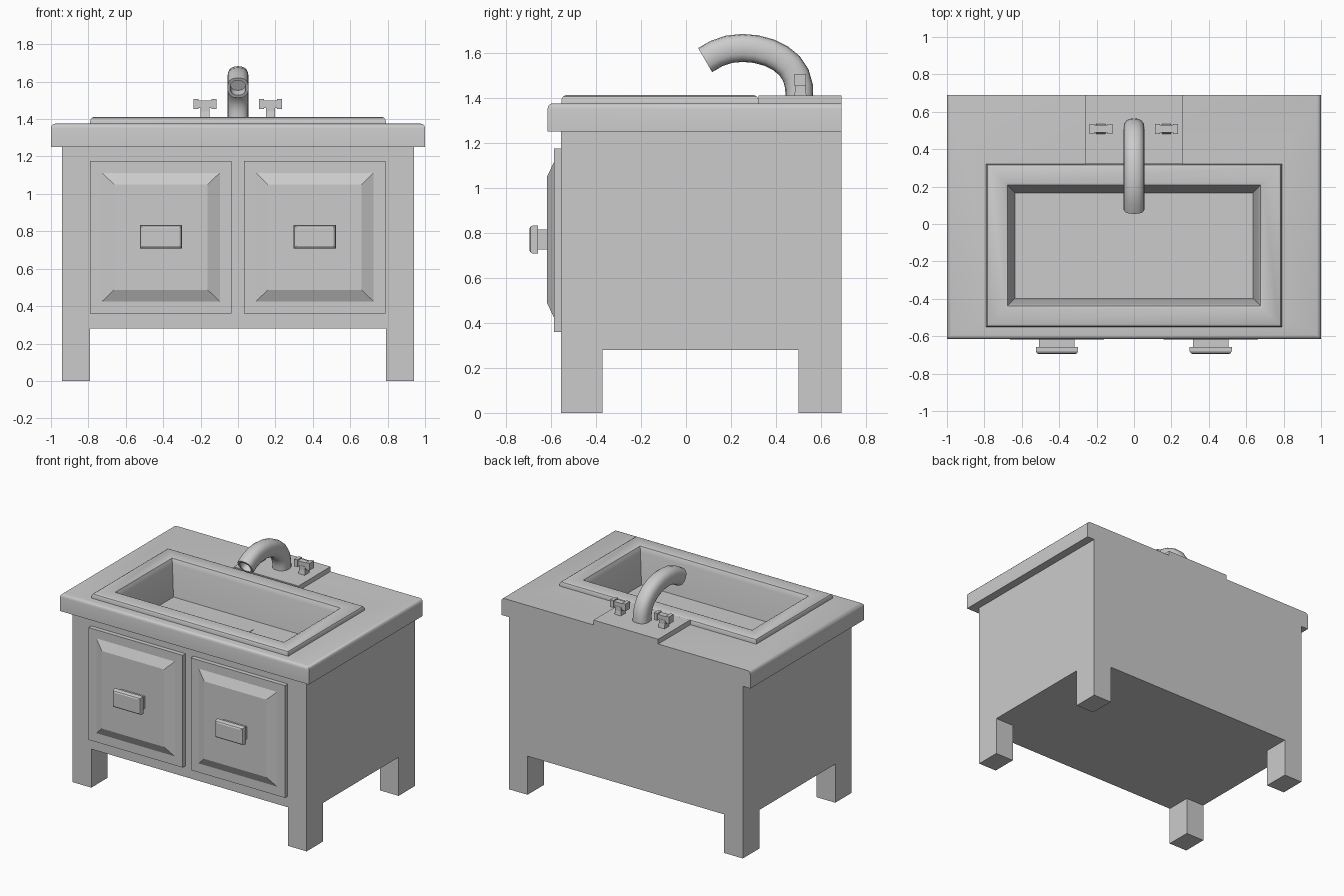
import bpy, bmesh
from math import cos, sin, pi, radians, copysign
from mathutils import Vector

if "Cube" in bpy.data.objects:
    bpy.data.objects.remove(bpy.data.objects["Cube"])


def finish(name, bm, smooth=None):
    bmesh.ops.remove_doubles(bm, verts=bm.verts, dist=1e-5)
    me = bpy.data.meshes.new(name)
    bm.to_mesh(me)
    bm.free()
    ob = bpy.data.objects.new(name, me)
    bpy.context.collection.objects.link(ob)
    if smooth:
        bpy.ops.object.select_all(action='DESELECT')
        ob.select_set(True)
        bpy.context.view_layer.objects.active = ob
        bpy.ops.object.shade_smooth_by_angle(angle=radians(smooth))
    return ob


def skin(name, rings, start=True, end=True, smooth=None):
    """Bridge a list of equal-length point rings, optionally capping the ends."""
    bm = bmesh.new()
    vs = [[bm.verts.new(p) for p in r] for r in rings]
    n = len(rings[0])
    for a, b in zip(vs, vs[1:]):
        for i in range(n):
            j = (i + 1) % n
            bm.faces.new((a[i], a[j], b[j], b[i]))
    if start:
        bm.faces.new(vs[0][::-1])
    if end:
        bm.faces.new(vs[-1])
    return finish(name, bm, smooth)


def rects(name, loops, axis='z', **kw):
    """Stack rectangles (u0, u1, v0, v1, w); axis z: uv=xy, axis y: uv=xz."""
    rings = []
    for u0, u1, v0, v1, w in loops:
        c = [(u0, v0), (u1, v0), (u1, v1), (u0, v1)]
        rings.append([(u, v, w) if axis == 'z' else (u, w, v) for u, v in c])
    return skin(name, rings, **kw)


def box(name, x0, x1, y0, y1, z0, z1):
    return rects(name, [(x0, x1, y0, y1, z0), (x0, x1, y0, y1, z1)])


# Cabinet body (top is hidden by the counter) and legs
rects("cabinet_body", [(-.94, .94, -.555, .69, .28), (-.94, .94, -.555, .69, 1.25)], end=False)
for side, x0, x1 in (("left", -.94, -.79), ("right", .79, .94)):
    box("front_leg_" + side, x0, x1, -.555, -.37, 0, .28)
    box("back_leg_" + side, x0, x1, .50, .69, 0, .28)

# Counter with rounded front and side edges and a sink opening
hole = (-.74, .74, -.5, .27)
loops = [(*hole, 1.25), (-1, 1, -.615, .69, 1.25), (-1, 1, -.615, .69, 1.35)]
for a in (30, 60, 90):
    d = .022 * (1 - cos(radians(a)))
    loops.append((-1 + d, 1 - d, -.615 + d, .69, 1.352 + .023 * sin(radians(a))))
loops += [(*hole, 1.375), (*hole, 1.25)]
rects("counter", loops, start=False, end=False, smooth=35)


# Sink: rounded rim, sloping walls and floor
def inset(d, z):
    return (-.79 + d, .79 - d, -.552 + d, .322 - d, z)


rects("sink_basin", [inset(0, 1.37), inset(0, 1.393), inset(.006, 1.405), inset(.018, 1.411),
                     inset(.1, 1.411), inset(.113, 1.405), inset(.12, 1.39),
                     inset(.125, 1.37), inset(.155, 1.15)], start=False, smooth=35)
box("drain_plate", -.097, .09, -.09, .05, 1.148, 1.154)

# Tap base plate
box("tap_plate", -.26, .26, .322, .69, 1.37, 1.41)

# Doors with raised bevelled panels, and pull knobs
for side, cx in (("left", -.412), ("right", .41)):
    rects("door_" + side, [(cx - .378, cx + .378, .36, 1.175, -.55),
                           (cx - .378, cx + .378, .36, 1.175, -.587),
                           (cx - .315, cx + .315, .425, 1.113, -.587),
                           (cx - .25, cx + .25, .487, 1.05, -.617),
                           (cx - .25, cx + .25, .487, 1.05, -.617)][:4], axis='y')
    k = []
    for dx, dz, y in ((.095, .045, -.61), (.095, .045, -.658), (.113, .063, -.658),
                      (.113, .063, -.678), (.108, .058, -.69), (.098, .049, -.695)):
        k.append((cx - dx, cx + dx, .77 - dz, .77 + dz, y))
    rects("door_handle_" + side, k, axis='y')

# Curved spout: rounded-square section swept along an arc, hollow at the mouth
path = [Vector((0, y, z)) for y, z in (
    (.503, 1.405), (.502, 1.45), (.488, 1.50), (.46, 1.542), (.42, 1.575), (.37, 1.60),
    (.31, 1.616), (.25, 1.621), (.19, 1.615), (.135, 1.596), (.085, 1.567))]


def section(p, t, r):
    side = Vector((1, 0, 0))
    up = t.cross(side)
    pts = []
    for i in range(16):
        c, s = cos(2 * pi * i / 16), sin(2 * pi * i / 16)
        c, s = copysign(abs(c) ** .8, c), copysign(abs(s) ** .8, s)
        pts.append(p + side * c * r * .92 - up * s * r * -1)
    return pts


rings = []
for i, p in enumerate(path):
    t = (path[min(i + 1, len(path) - 1)] - path[max(i - 1, 0)]).normalized()
    if i == 0:
        t = Vector((0, 0, 1))
    rings.append(section(p, t, .062))
rings.append(section(path[-1], t, .045))
rings.append(section(path[-1] - t * .05, t, .045))
spout = skin("tap_spout", rings, smooth=40)
bm = bmesh.new()
bm.from_mesh(spout.data)
bmesh.ops.recalc_face_normals(bm, faces=bm.faces)
bm.to_mesh(spout.data)
bm.free()

# Tap handles: flared stem, crossbar and end blocks
for side, cx in (("left", -.177), ("right", .174)):
    y = .508
    rects("tap_stem_" + side, [(cx - .025, cx + .025, y - .028, y + .028, 1.405),
                               (cx - .024, cx + .024, y - .022, y + .022, 1.44),
                               (cx - .024, cx + .024, y - .022, y + .022, 1.47)])
    box("tap_crossbar_" + side, cx - .04, cx + .04, y - .02, y + .02, 1.46, 1.498)
    for end, s in (("a", -1), ("b", 1)):
        ex = cx + s * .048
        box("tap_grip_" + side + "_" + end, ex - .013, ex + .013, y - .026, y + .026, 1.453, 1.506)
